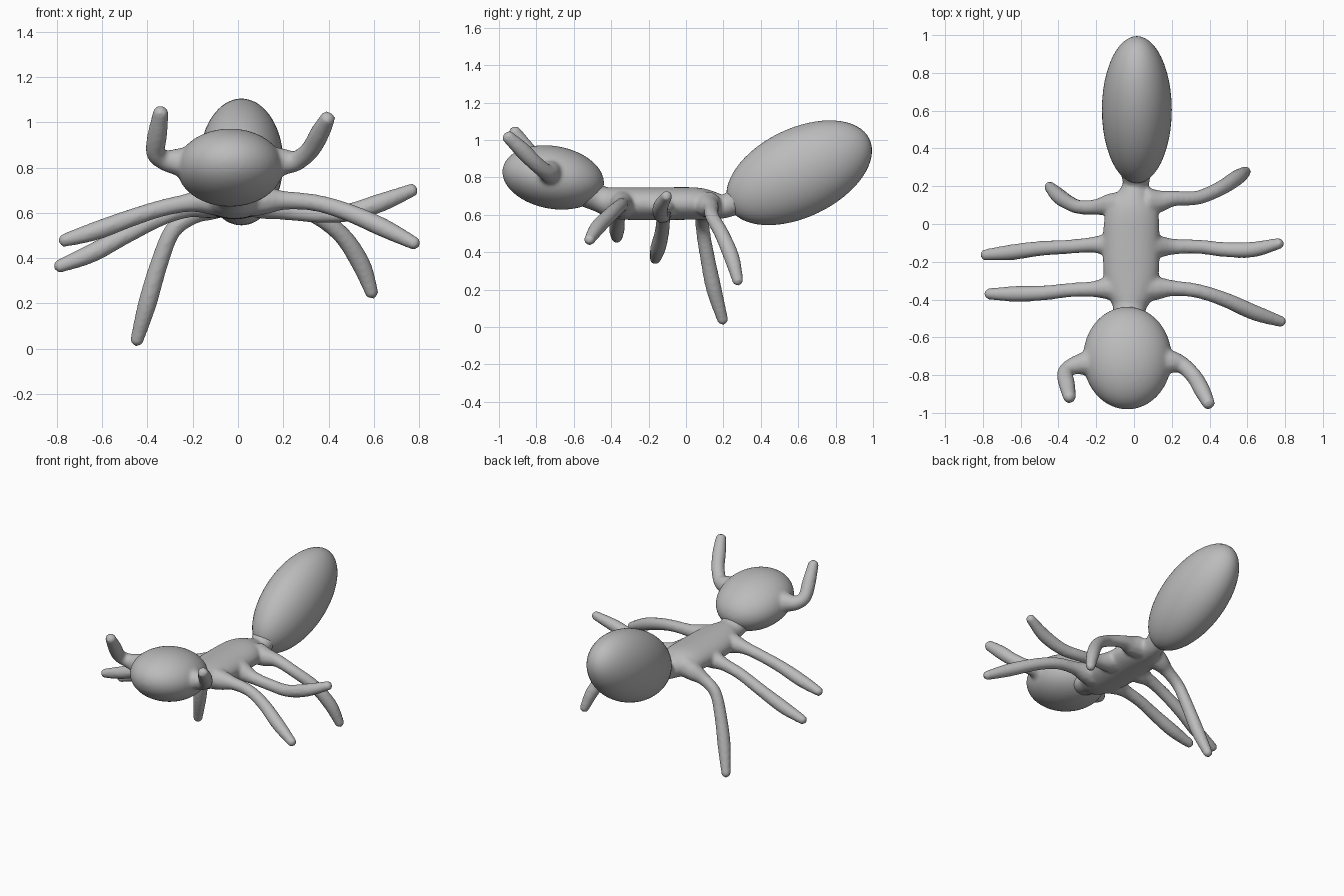
import bpy, bmesh, math
from mathutils import Matrix, Vector

cube = bpy.data.objects.get("Cube")
if cube:
    bpy.data.objects.remove(cube, do_unlink=True)

grey = bpy.data.materials.new("plain_grey")
grey.use_nodes = True
GREY = (0.5, 0.5, 0.5, 1)
grey.diffuse_color = GREY
grey.node_tree.nodes["Principled BSDF"].inputs["Base Color"].default_value = GREY


def spline(points, steps=5):
    """Smooth path through points whose last two numbers are width and height."""
    pts = [Vector(p) for p in points]
    pts = [pts[0] * 2 - pts[1]] + pts + [pts[-1] * 2 - pts[-2]]
    out = []
    for a, b, c, d in zip(pts, pts[1:], pts[2:], pts[3:]):
        for i in range(steps):
            t = i / steps
            out.append(0.5 * (2 * b + (c - a) * t + (2 * a - 5 * b + 4 * c - d) * t ** 2
                              + (3 * b - a - 3 * c + d) * t ** 3))
    return out + [pts[-2]]


def loft(bm, points, sides=16):
    """Closed tube with elliptical sections along a path."""
    path = spline(points)
    centres = [Vector(p[:3]) for p in path]
    last = len(path) - 1
    side, rings = None, []
    for i, p in enumerate(path):
        tangent = (centres[min(i + 1, last)] - centres[max(i - 1, 0)]).normalized()
        side = tangent.cross(Vector((0, 0, 1))) if side is None else side - tangent * side.dot(tangent)
        side.normalize()
        up = side.cross(tangent)
        ring = []
        for k in range(sides):
            a = math.tau * k / sides
            ring.append(bm.verts.new(centres[i] + side * p[3] * math.cos(a) + up * p[4] * math.sin(a)))
        rings.append(ring)
    for r, s in zip(rings, rings[1:]):
        for k in range(sides):
            n = (k + 1) % sides
            bm.faces.new((r[k], r[n], s[n], s[k]))
    # Rounded ends
    for ring, i, j in ((rings[0], 0, 1), (rings[-1], last, last - 1)):
        out = (centres[i] - centres[j]).normalized()
        tip = bm.verts.new(centres[i] + out * path[i][4] * 0.6)
        for k in range(sides):
            bm.faces.new((ring[k], ring[(k + 1) % sides], tip))


def ellipsoid(bm, centre, radii, tilt):
    matrix = (Matrix.Translation(centre) @ Matrix.Rotation(math.radians(tilt), 4, "X")
              @ Matrix.Diagonal((*radii, 1)))
    bmesh.ops.create_uvsphere(bm, u_segments=48, v_segments=32, radius=1, matrix=matrix)


def limb(bm, root, points, radii):
    """Tube from a wide root inside the body to a blunt tip."""
    loft(bm, [(*p, r, r) for p, r in zip([root] + points, radii)], 10)


def finish(bm, name, blend):
    """Make the object; blended parts are fused and softened at the joints."""
    bmesh.ops.recalc_face_normals(bm, faces=bm.faces)
    mesh = bpy.data.meshes.new(name)
    bm.to_mesh(mesh)
    bm.free()
    mesh.materials.append(grey)
    for face in mesh.polygons:
        face.use_smooth = True
    obj = bpy.data.objects.new(name, mesh)
    bpy.context.collection.objects.link(obj)
    if blend:
        remesh = obj.modifiers.new("fuse", "REMESH")
        remesh.mode = "VOXEL"
        remesh.voxel_size = 0.01
        remesh.use_smooth_shade = True
        smooth = obj.modifiers.new("soften", "SMOOTH")
        smooth.factor = 0.5
        smooth.iterations = 12


# Abdomen: long egg, raised at the back
bm = bmesh.new()
ellipsoid(bm, (0.015, 0.605, 0.825), (0.185, 0.417, 0.237), 25.7)
finish(bm, "abdomen", False)

# Head with its two raised antennae
bm = bmesh.new()
ellipsoid(bm, (-0.035, -0.71, 0.8), (0.235, 0.275, 0.168), -10)
FEELER_RADII = (0.1, 0.062, 0.046, 0.044, 0.045, 0.034)
feelers = [
    [(0.2, -0.73, 0.825), (0.26, -0.75, 0.83), (0.32, -0.81, 0.88), (0.36, -0.88, 0.95), (0.4, -0.96, 1.025)],
    [(-0.27, -0.74, 0.825), (-0.33, -0.755, 0.835), (-0.365, -0.79, 0.87), (-0.355, -0.85, 0.95),
     (-0.34, -0.925, 1.055)],
]
for points in feelers:
    root = (math.copysign(0.1, points[0][0]) - 0.035, -0.72, 0.815)
    limb(bm, root, points, FEELER_RADII)
finish(bm, "head_with_antennae", True)

# Thorax with neck and waist, and the six legs
bm = bmesh.new()
loft(bm, [
    (-0.03, -0.56, 0.73, 0.11, 0.08),
    (-0.025, -0.46, 0.685, 0.085, 0.072),
    (-0.02, -0.39, 0.665, 0.115, 0.084),
    (-0.015, -0.28, 0.66, 0.145, 0.088),
    (-0.015, -0.1, 0.66, 0.15, 0.088),
    (-0.01, 0.06, 0.66, 0.14, 0.086),
    (0, 0.15, 0.648, 0.09, 0.074),
    (0.01, 0.21, 0.645, 0.07, 0.062),
    (0.01, 0.3, 0.69, 0.09, 0.08),
], 32)
LEG_RADII = (0.075, 0.062, 0.043, 0.039, 0.041, 0.043, 0.03)
legs = [
    # Left front, middle, rear
    [(0.13, -0.34, 0.655), (0.21, -0.34, 0.655), (0.34, -0.355, 0.645), (0.48, -0.4, 0.605),
     (0.64, -0.47, 0.535), (0.79, -0.52, 0.46)],
    [(0.13, -0.12, 0.63), (0.21, -0.12, 0.61), (0.34, -0.12, 0.595), (0.48, -0.135, 0.6),
     (0.63, -0.135, 0.645), (0.78, -0.1, 0.705)],
    [(0.13, 0.12, 0.645), (0.21, 0.135, 0.635), (0.34, 0.14, 0.59), (0.46, 0.19, 0.5),
     (0.545, 0.245, 0.37), (0.595, 0.28, 0.235)],
    # Right front, middle, rear
    [(-0.14, -0.34, 0.655), (-0.22, -0.345, 0.645), (-0.34, -0.35, 0.62), (-0.48, -0.365, 0.575),
     (-0.63, -0.37, 0.52), (-0.78, -0.37, 0.475)],
    [(-0.14, -0.11, 0.635), (-0.22, -0.11, 0.62), (-0.34, -0.12, 0.58), (-0.5, -0.13, 0.5),
     (-0.65, -0.15, 0.42), (-0.8, -0.165, 0.36)],
    [(-0.13, 0.1, 0.625), (-0.2, 0.09, 0.59), (-0.29, 0.09, 0.52), (-0.35, 0.115, 0.37),
     (-0.4, 0.15, 0.2), (-0.45, 0.2, 0.025)],
]
for points in legs:
    x, y, z = points[0]
    limb(bm, (x * 0.5, y, 0.655), points, LEG_RADII)
finish(bm, "thorax_with_legs", True)
